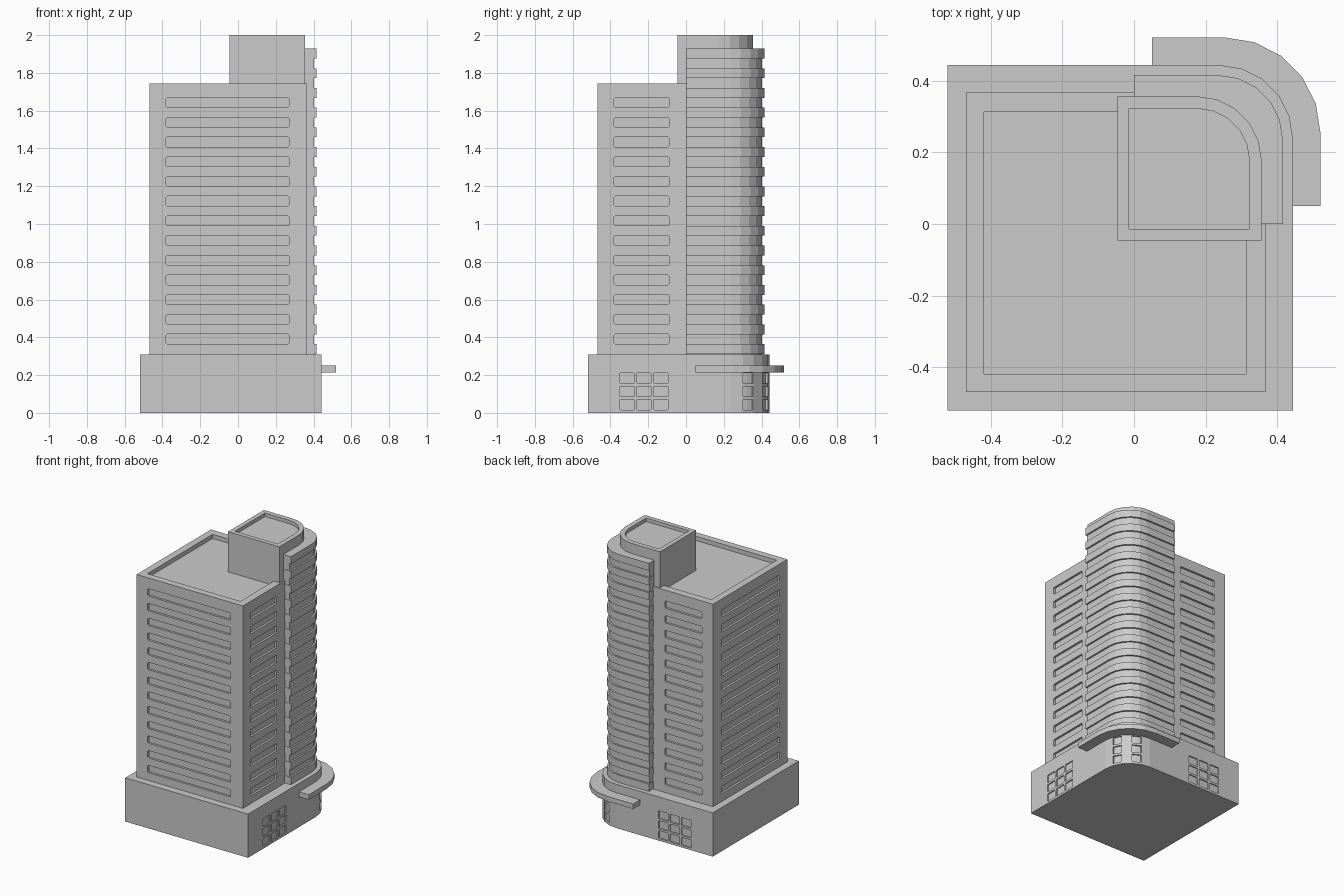
import bpy, bmesh
from math import cos, sin, radians
from mathutils import Vector

if "Cube" in bpy.data.objects:
    bpy.data.objects.remove(bpy.data.objects["Cube"])


def make(name, bm):
    bmesh.ops.recalc_face_normals(bm, faces=bm.faces[:])
    me = bpy.data.meshes.new(name)
    bm.to_mesh(me)
    bm.free()
    ob = bpy.data.objects.new(name, me)
    bpy.context.collection.objects.link(ob)
    return ob


def add_prism(bm, pts, z0, z1):
    lo = [bm.verts.new((x, y, z0)) for x, y in pts]
    hi = [bm.verts.new((x, y, z1)) for x, y in pts]
    bm.faces.new(lo[::-1])
    bm.faces.new(hi)
    n = len(pts)
    for i in range(n):
        j = (i + 1) % n
        bm.faces.new((lo[i], lo[j], hi[j], hi[i]))


def arc(c, r, a0=0, a1=90, n=5):
    angs = [radians(a0 + (a1 - a0) * i / n) for i in range(n + 1)]
    return [(c + r * cos(a), c + r * sin(a)) for a in angs]


def plan(lo, hi, r):
    """Square plan with the back right corner rounded."""
    corner = arc(hi - r, r) if r else [(hi, hi)]
    return [(lo, lo), (hi, lo)] + corner + [(lo, hi)]


def prism(name, pts, z0, z1):
    bm = bmesh.new()
    add_prism(bm, pts, z0, z1)
    return make(name, bm)


def add_window(bm, lo, hi, axis, chamfer=0.006):
    """Box cutter with its edges along the given axis bevelled."""
    tmp = bmesh.new()
    (x0, y0, z0), (x1, y1, z1) = lo, hi
    add_prism(tmp, [(x0, y0), (x1, y0), (x1, y1), (x0, y1)], z0, z1)
    edges = [e for e in tmp.edges
             if abs((e.verts[0].co - e.verts[1].co).normalized()[axis]) > 0.9]
    bmesh.ops.bevel(tmp, geom=edges, offset=chamfer, segments=1, affect='EDGES')
    bmesh.ops.recalc_face_normals(tmp, faces=tmp.faces[:])
    me = bpy.data.meshes.new("window_tmp")
    tmp.to_mesh(me)
    tmp.free()
    bm.from_mesh(me)
    bpy.data.meshes.remove(me)


def cut(ob, bm):
    cutter = make("cutter", bm)
    cutter.hide_render = True
    mod = ob.modifiers.new("cut", 'BOOLEAN')
    mod.operation = 'DIFFERENCE'
    mod.solver = 'EXACT'
    mod.object = cutter
    bpy.context.view_layer.objects.active = ob
    bpy.ops.object.modifier_apply(modifier=mod.name)
    bpy.data.objects.remove(cutter)


FLOOR = 0.1043

# Podium with shallow panes on the right, back and rounded corner
podium = prism("podium", plan(-0.52, 0.443, 0.205), 0, 0.31)
bm = bmesh.new()
d = 0.008
for row in range(3):
    z0 = 0.016 + row * 0.07
    z1 = z0 + 0.055
    for col in range(3):
        a = -0.35 + col * 0.09
        add_window(bm, (0.443 - d, a, z0), (0.5, a + 0.075, z1), 0, 0.003)
        add_window(bm, (a, 0.443 - d, z0), (a + 0.075, 0.5, z1), 1, 0.003)
    for a0 in (18, 55):
        ring = arc(0.238, 0.25, a0, a0 + 17, 2) + arc(0.238, 0.205 - 0.012, a0, a0 + 17, 2)[::-1]
        add_prism(bm, ring, z0, z1)
cut(podium, bm)

# Entrance canopy wrapping the rounded corner
prism("entrance_canopy", plan(0.05, 0.52, 0.267), 0.215, 0.25)

# Main block with ribbon windows on all sides and a sunken roof
block = prism("main_block", plan(-0.468, 0.366, 0.13), 0.31, 1.745)
bm = bmesh.new()
w = 0.015
for i in range(13):
    z0 = 0.365 + i * FLOOR
    z1 = z0 + 0.052
    add_window(bm, (-0.38, -0.6, z0), (0.27, -0.468 + w, z1), 1)
    add_window(bm, (-0.6, -0.38, z0), (-0.468 + w, 0.27, z1), 0)
    add_window(bm, (0.366 - w, -0.38, z0), (0.5, -0.09, z1), 0)
    add_window(bm, (-0.38, 0.366 - w, z0), (-0.09, 0.5, z1), 1)
add_prism(bm, plan(-0.418, 0.312, 0.0), 1.715, 1.9)
cut(block, bm)

# Corner tower: recessed shaft with protruding floor bands
prism("corner_shaft", plan(0.003, 0.403, 0.168), 0.31, 1.9)
bm = bmesh.new()
for i in range(16):
    z0 = 0.312 + i * FLOOR
    add_prism(bm, plan(0, 0.415, 0.18), z0, z0 + 0.052)
make("corner_bands", bm)

# Rooftop plant room with parapet
roof = prism("roof_room", plan(-0.046, 0.356, 0.18), 1.70, 2.0)
bm = bmesh.new()
add_prism(bm, plan(-0.014, 0.322, 0.146), 1.975, 2.1)
cut(roof, bm)
